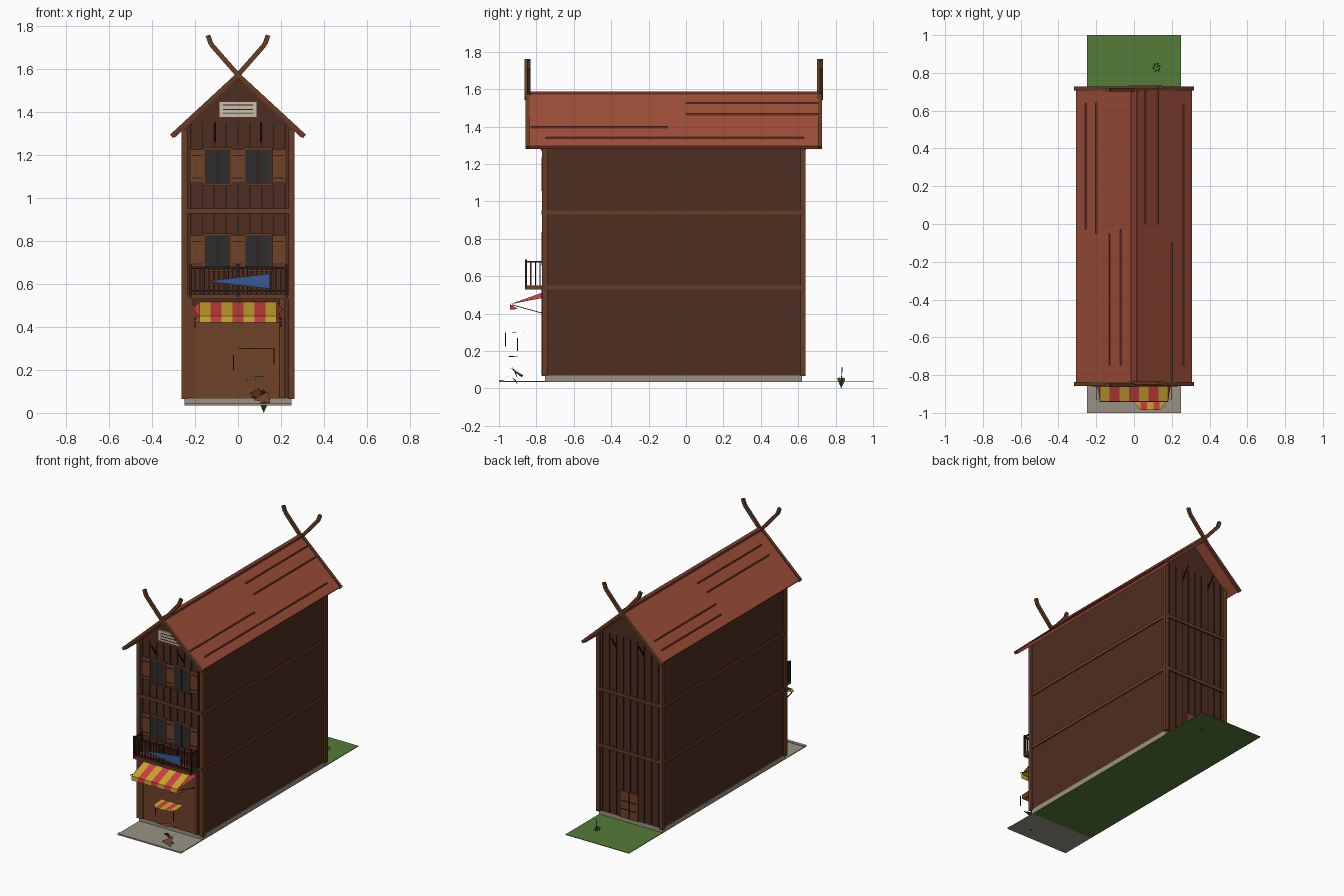
import bpy, bmesh, math
from mathutils import Vector, Matrix

if "Cube" in bpy.data.objects:
    bpy.data.objects.remove(bpy.data.objects["Cube"])

def mat(name, c):
    m = bpy.data.materials.new(name)
    m.diffuse_color = (*c, 1)
    m.use_nodes = True
    m.node_tree.nodes["Principled BSDF"].inputs["Base Color"].default_value = m.diffuse_color
    return m

WALL = mat("dark_wood", (0.075, 0.026, 0.014))
TRIM = mat("trim_wood", (0.14, 0.048, 0.02))
PANEL = mat("shop_wood", (0.16, 0.055, 0.022))
DARK = mat("black_wood", (0.03, 0.012, 0.008))
ROOF = mat("red_roof", (0.34, 0.075, 0.04))
LINE = mat("roof_batten", (0.2, 0.045, 0.025))
STONE = mat("stone", (0.32, 0.29, 0.23))
GRASS = mat("grass", (0.09, 0.2, 0.04))
GLASS = mat("glass", (0.028, 0.026, 0.026))
RED = mat("red_cloth", (0.6, 0.05, 0.05))
YEL = mat("yellow_cloth", (0.6, 0.38, 0.03))
BLUE = mat("blue_cloth", (0.04, 0.1, 0.3))
CREAM = mat("cream_paint", (0.6, 0.52, 0.4))

def finish(bm, name, m):
    bmesh.ops.recalc_face_normals(bm, faces=bm.faces)
    me = bpy.data.meshes.new(name)
    bm.to_mesh(me)
    bm.free()
    me.materials.append(m)
    ob = bpy.data.objects.new(name, me)
    bpy.context.collection.objects.link(ob)
    return ob

def boxes(name, m, items):
    """items: (x0, x1, y0, y1, z0, z1)"""
    bm = bmesh.new()
    for x0, x1, y0, y1, z0, z1 in items:
        M = Matrix.Translation(((x0+x1)/2, (y0+y1)/2, (z0+z1)/2)) @ Matrix.Diagonal((x1-x0, y1-y0, z1-z0, 1))
        bmesh.ops.create_cube(bm, size=1, matrix=M)
    return finish(bm, name, m)

def beams(name, m, items, w, d):
    """square bars between point pairs"""
    bm = bmesh.new()
    for p, q in items:
        p, q = Vector(p), Vector(q)
        R = (q-p).to_track_quat('Z', 'Y').to_matrix().to_4x4()
        M = Matrix.Translation((p+q)/2) @ R @ Matrix.Diagonal((w, d, (q-p).length, 1))
        bmesh.ops.create_cube(bm, size=1, matrix=M)
    return finish(bm, name, m)

def prism(name, m, prof, y0, y1):
    """x-z outline extruded along y"""
    bm = bmesh.new()
    f = bm.faces.new([bm.verts.new((x, y0, z)) for x, z in prof])
    r = bmesh.ops.extrude_face_region(bm, geom=[f])
    bmesh.ops.translate(bm, vec=(0, y1-y0, 0), verts=[v for v in r['geom'] if isinstance(v, bmesh.types.BMVert)])
    return finish(bm, name, m)

def sheet(name, m, polys):
    bm = bmesh.new()
    for p in polys:
        bm.faces.new([bm.verts.new(v) for v in p])
    return finish(bm, name, m)

F, B = -0.76, 0.625      # front and back wall planes
# ground
boxes("lawn", GRASS, [(-.25, .25, -.8, 1, .034, .038)])
boxes("pavement", STONE, [(-.25, .25, -1, -.74, .034, .04), (-.25, .25, -1, -.975, .034, .044)])
boxes("foundation", STONE, [(-.25, .25, -.755, .62, .036, .07)])

# house body with gables
prism("walls", WALL, [(-.25, .068), (.25, .068), (.25, 1.325), (0, 1.555), (-.25, 1.325)], F, B)
boxes("corner_posts", TRIM, [(s*.249-.014, s*.249+.014, y-.014, y+.014, .065, 1.32)
                             for s in (-1, 1) for y in (F+.005, B)])
boxes("floor_bands", TRIM, [b for z in (.54, .94) for b in (
    (-.258, .258, F-.013, F, z-.011, z+.011), (-.258, .258, B, B+.013, z-.011, z+.011),
    (-.258, -.248, F, B, z-.011, z+.011), (.248, .258, F, B, z-.011, z+.011))])
battens = []
for i in range(-4, 5):
    x = i*.055
    battens += [(x-.003, x+.003, F-.004, F, .55, 1.35), (x-.003, x+.003, B, B+.004, .075, 1.35)]
boxes("wall_battens", DARK, battens)

# roof slabs, ridge and roof battens
prism("roof", ROOF, [(-.307, 1.295), (0, 1.58), (.307, 1.295), (.295, 1.28), (0, 1.553), (-.295, 1.28)], -.845, .715)
beams("ridge", LINE, [((0, -.845, 1.58), (0, .715, 1.58))], .03, .014)
SL = .285/.307
beams("roof_battens", LINE, [((x, a, 1.582-abs(x)*SL), (x, b, 1.582-abs(x)*SL)) for x, a, b in (
    (-.255, -.03, .64), (-.2, -.05, .64), (-.13, -.75, -.05), (-.07, -.75, -.03),
    (.06, 0, .71), (.125, 0, .71), (.2, -.83, -.1), (.26, -.75, .63))], .007, .007)

# gable boards and crossed horns at both ends
boards, horns = [], []
for y in (-.847, .717):
    for s in (-1, 1):
        yy = y + s*.007
        boards.append(((s*.31, y, 1.287), (0, y, 1.573)))
        pts = [(-s*.02, yy, 1.55), (s*.07, yy, 1.652), (s*.125, yy, 1.715), (s*.14, yy, 1.757)]
        horns += list(zip(pts, pts[1:]))
beams("gable_boards", TRIM, boards, .022, .02)
beams("crossed_horns", TRIM, horns, .018, .022)
beams("roof_brackets", DARK, [((s*.107, w, 1.26), (s*.107, w+o, 1.35))
                              for s in (-1, 1) for w, o in ((F, -.06), (B, .06))], .008, .008)

# gable vent
boxes("gable_vent", CREAM, [(-.088, .088, F-.012, F, 1.375, 1.45)])
boxes("vent_slats", DARK, [(-.07, .07, F-.015, F, z, z+.004) for z in (1.39, 1.41, 1.43)])

# windows with frames and shutters
panes, frames, shutters, mull = [], [], [], []
for z in (.66, 1.06):
    for c in (-.095, .093):
        panes.append((c-.058, c+.058, F-.008, F, z+.004, z+.17))
        mull.append((c-.003, c+.003, F-.011, F, z, z+.17))
        frames += [(c-.067, c+.067, F-.013, F, zz, zz+.009) for zz in (z-.004, z+.166)]
        frames += [(x-.004, x+.004, F-.013, F, z, z+.17) for x in (c-.062, c+.062)]
    for x0, x1 in ((-.22, -.16), (-.03, .028), (.16, .22)):
        shutters.append((x0, x1, F-.008, F, z+.01, z+.165))
        mull += [(x0+.005, x1-.005, F-.011, F, zz, zz+.005) for zz in (z+.03, z+.135)]
boxes("window_panes", GLASS, panes)
boxes("window_frames", TRIM, frames)
boxes("shutters", PANEL, shutters)
boxes("window_bars", DARK, mull)

# balcony
boxes("balcony_floor", TRIM, [(-.225, .23, -.86, F, .53, .55)])
rails = [(-.225, .23, -.86, -.85, .672, .682), (-.225, .23, -.858, -.852, .565, .572)]
rails += [(x-.005, x+.005, -.86, F, .672, .682) for x in (-.22, .225)]
rails += [(x-.006, x+.006, -.861, -.849, .54, .69) for x in (-.22, .0, .225)]
boxes("balcony_rail", DARK, rails)
bal = [(-.2+i*.0222-.003, -.2+i*.0222+.003, -.858, -.852, .55, .675) for i in range(19)]
bal += [(x-.003, x+.003, y-.003, y+.003, .55, .675) for x in (-.22, .225) for y in (-.83, -.805, -.78)]
boxes("balusters", WALL, bal)
sheet("blue_banner", BLUE, [[(-.145, -.864, .612), (.15, -.864, .578), (.15, -.864, .648)]])

# shop front and awning
boxes("shop_front", PANEL, [(-.21, .19, F-.006, F, .07, .5)])
boxes("shop_posts", TRIM, [(x-.012, x+.012, F-.012, F, .07, .53) for x in (-.222, .205)])
cloth = ([], [])
n, w = 7, .36/7
for i in range(n):
    a, b = -.18+i*w, -.18+(i+1)*w
    cloth[(i+1) % 2] .extend([
        [(a, F, .515), (b, F, .515), (b, -.94, .45), (a, -.94, .45)],
        [(a, -.94, .45), (b, -.94, .45), (b, -.942, .42), (a, -.942, .42)]])
for s in (-1, 1):   # pointed side flaps
    cloth[0].append([(s*.18, F, .515), (s*.212, F, .485), (s*.18, -.94, .45)])
    cloth[0].append([(s*.18, -.94, .45), (s*.21, -.9, .425), (s*.18, -.942, .42)])
sheet("awning_yellow", YEL, cloth[1])
sheet("awning_red", RED, cloth[0])
beams("awning_stays", DARK, [((x, F, .4), (x, -.93, .447)) for x in (-.2, .2)], .004, .004)

# small street stall
sc = ([], [])
for i in range(5):
    a, b = i*.034, (i+1)*.034
    t = .02 if i in (0, 4) else 0
    sc[i % 2].append([(a, -.86, .303), (b, -.86, .303),
                      (b, -.985+(t*2 if i == 4 else 0), .298), (a, -.985+(t*2 if i == 0 else 0), .298)])
sheet("stall_canopy_red", RED, sc[1])
sheet("stall_canopy_yellow", YEL, sc[0])
beams("stall_legs", DARK, [((.168, -.965, .225), (.168, -.965, .3)), ((-.02, -.9, .2), (-.02, -.9, .27))], .005, .005)
sheet("stall_counter", TRIM, [[(.02, -.95, .172), (.1, -.955, .17), (.17, -.93, .168), (.09, -.9, .172)]])
sheet("stall_goods", GRASS, [[(x, -.92, .15), (x+.03, -.92, .158), (x+.015, -.92, .168)] for x in (.035, .075)])
sheet("stall_base", PANEL, [[(.06, -.87, .07), (.15, -.88, .06), (.12, -.94, .11)],
                            [(.07, -.96, .06), (.14, -.93, .1), (.15, -.97, .045)],
                            [(.05, -.91, .09), (.1, -.93, .115), (.12, -.9, .05)],
                            [(.1, -.91, .045), (.13, -.9, .02), (.14, -.93, .06)]])

# back door
boxes("back_door", PANEL, [(-.065, .075, B, B+.01, .07, .26)])
boxes("door_bars", DARK, [(.002, .008, B, B+.013, .07, .26)] +
      [(-.055, .065, B, B+.013, z, z+.005) for z in (.13, .19)])

# small plant on the lawn
sheet("plant", GRASS, [[(.12, .83, .0), (.12+.022*math.cos(a), .83+.025*math.sin(a), .05),
                        (.12+.018*math.cos(a+.6), .83+.02*math.sin(a+.6), .06)]
                       for a in [k*math.tau/6 for k in range(6)]])
beams("plant_twigs", DARK, [((.12, .83, .03), (.125, .835, .115))], .003, .003)
